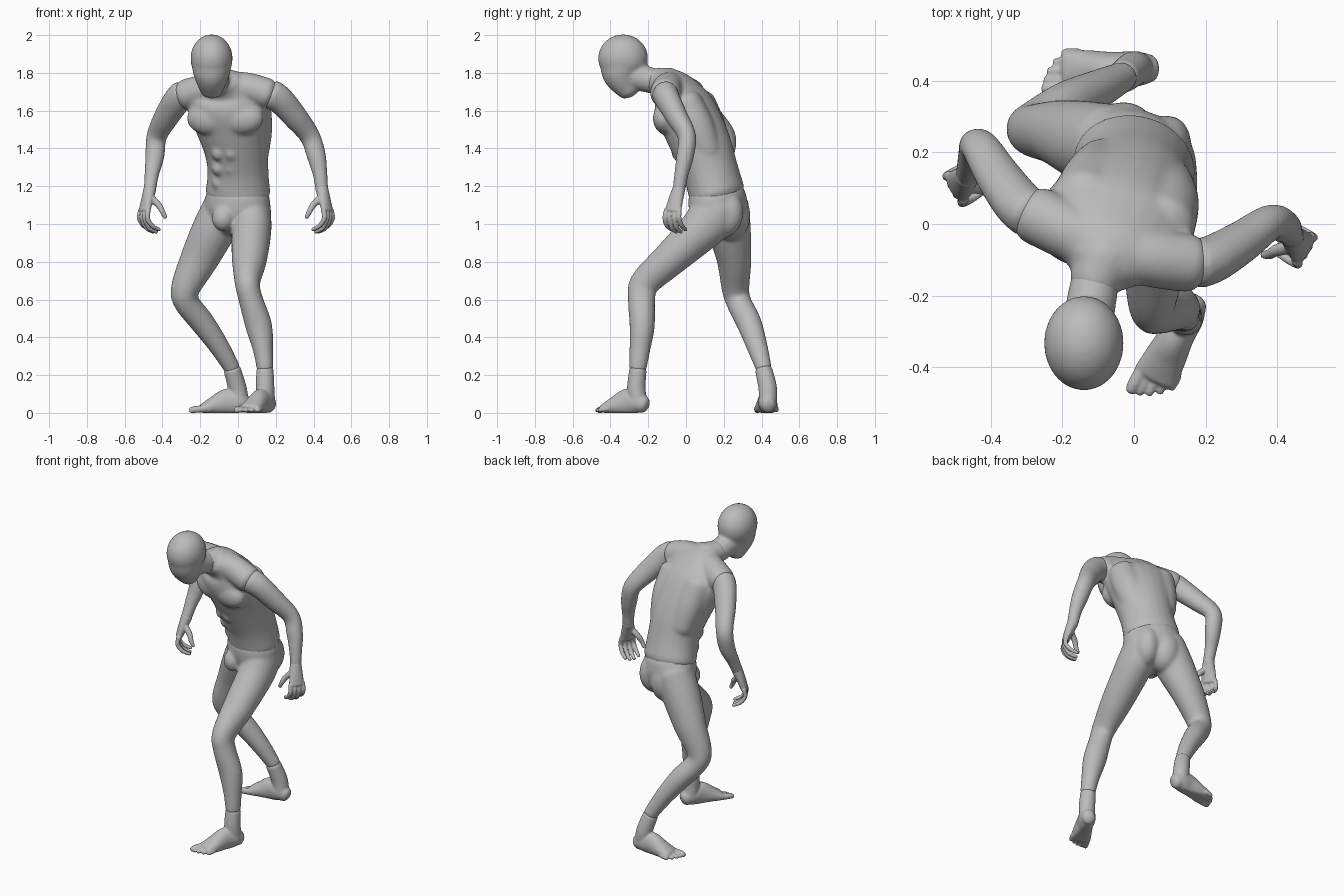
import bpy
import bmesh
import math
from mathutils import Vector, Matrix

default_cube = bpy.data.objects.get("Cube")
if default_cube:
    bpy.data.objects.remove(default_cube, do_unlink=True)

grey = bpy.data.materials.new("plain grey")
grey.use_nodes = True
grey.diffuse_color = (0.5, 0.5, 0.5, 1)
grey.node_tree.nodes["Principled BSDF"].inputs["Base Color"].default_value = grey.diffuse_color

SIDES = 24
ACROSS = Vector((1, 0, 0))
DEPTH = Vector((0, 1, 0))


def catmull(a, b, c, d, t):
    return 0.5 * (2 * b + (c - a) * t + (2 * a - 5 * b + 4 * c - d) * t * t
                  + (3 * b - a - 3 * c + d) * t ** 3)


def smooth_keys(keys, steps=6):
    """Spline through (x, y, z, radius, second radius) keys."""
    keys = [tuple(k) + (k[-1],) * (5 - len(k)) for k in keys]
    last = len(keys) - 1
    result = []
    for i in range(last):
        around = [keys[min(max(i + j, 0), last)] for j in (-1, 0, 1, 2)]
        for step in range(steps):
            result.append([catmull(*v, step / steps) for v in zip(*around)])
    result.append(list(keys[-1]))
    return result


def tube(bm, keys, hint=ACROSS):
    """Closed round-ended loft; the first radius lies along the hint."""
    rows = smooth_keys(keys)
    points = [Vector(r[:3]) for r in rows]
    sections = []
    for i, row in enumerate(rows):
        tangent = (points[min(i + 1, len(points) - 1)] - points[max(i - 1, 0)]).normalized()
        sections.append((points[i], tangent, row[3], row[4]))

    def dome(section, way):
        centre, tangent, wide, deep = section
        caps = []
        for angle in (0.4, 0.8, 1.2, 1.45):
            shift = tangent * way * min(wide, deep) * 0.6 * math.sin(angle)
            scale = math.cos(angle)
            caps.append((centre + shift, tangent, wide * scale, deep * scale))
        return caps

    sections = dome(sections[0], -1)[::-1] + sections + dome(sections[-1], 1)
    rings = []
    for centre, tangent, wide, deep in sections:
        side = (hint - tangent * hint.dot(tangent)).normalized()
        up = tangent.cross(side)
        turns = [math.tau * k / SIDES for k in range(SIDES)]
        rings.append([bm.verts.new(centre + side * wide * math.cos(a) + up * deep * math.sin(a))
                      for a in turns])
    for low, high in zip(rings, rings[1:]):
        for k in range(SIDES):
            n = (k + 1) % SIDES
            bm.faces.new((low[k], low[n], high[n], high[k]))
    bm.faces.new(rings[0][::-1])
    bm.faces.new(rings[-1])


def blob(bm, centre, radii, yaw=0.0):
    shape = (Matrix.Translation(centre) @ Matrix.Rotation(yaw, 4, "Z")
             @ Matrix.Diagonal((*radii, 1)))
    bmesh.ops.create_uvsphere(bm, u_segments=SIDES, v_segments=16, radius=1, matrix=shape)


def finish(bm, name, voxel=0.008, soften=4):
    """Fuse the overlapping volumes into one smooth skin."""
    bmesh.ops.recalc_face_normals(bm, faces=bm.faces)
    mesh = bpy.data.meshes.new(name)
    bm.to_mesh(mesh)
    bm.free()
    part = bpy.data.objects.new(name, mesh)
    bpy.context.scene.collection.objects.link(part)
    fuse = part.modifiers.new("fuse", "REMESH")
    fuse.mode = "VOXEL"
    fuse.voxel_size = voxel
    relax = part.modifiers.new("relax", "SMOOTH")
    relax.factor = 0.5
    relax.iterations = soften
    graph = bpy.context.evaluated_depsgraph_get()
    skin = bpy.data.meshes.new_from_object(part.evaluated_get(graph))
    part.modifiers.clear()
    part.data = skin
    skin.name = name
    skin.materials.clear()
    skin.materials.append(grey)
    skin.polygons.foreach_set("use_smooth", [True] * len(skin.polygons))


# Head: skull, face tapering to the chin, upper neck
bm = bmesh.new()
blob(bm, (-.14, -.333, 1.877), (.112, .133, .127))
tube(bm, [(-.14, -.335, 1.87, .108, .124), (-.14, -.34, 1.79, .096, .102),
          (-.14, -.303, 1.705, .06, .06)])
tube(bm, [(-.11, -.165, 1.755, .068), (-.13, -.28, 1.785, .072)])
finish(bm, "head", soften=16)

# Torso: bent and twisted trunk with shoulders
bm = bmesh.new()
chest_side = Vector((.95, -.3, 0))
chest_yaw = -0.3
tube(bm, [(0, .162, 1.17, .174, .147), (0, .13, 1.28, .163, .146), (-.01, .088, 1.4, .173, .156),
          (-.035, .032, 1.53, .2, .158), (-.055, -.02, 1.63, .22, .148),
          (-.068, -.065, 1.71, .18, .11), (-.09, -.115, 1.75, .115, .082)], chest_side)
tube(bm, [(-.275, .025, 1.685, .082), (-.16, -.03, 1.715, .082), (-.06, -.07, 1.725, .082),
          (.05, -.095, 1.72, .082), (.155, -.11, 1.69, .082)], DEPTH)
tube(bm, [(-.08, -.09, 1.745, .085), (-.112, -.165, 1.755, .072)])
middle = -.068
for way, forward in ((1, -.1), (-1, -.05)):
    blob(bm, (middle + way * .085, forward, 1.56), (.122, .07, .09), chest_yaw)
    # Back muscles either side of the spine
    tube(bm, [(way * .085, .138 - way * .025, 1.38, .08), (way * .1 - .01, .09 - way * .03, 1.51, .092),
              (way * .11 - .03, .03 - way * .035, 1.64, .092)])
    for row in range(3):
        blob(bm, (middle + way * .033, .064 - row * .045 - way * .01, 1.22 + row * .078),
             (.038, .042, .044), chest_yaw)
finish(bm, "torso", soften=20)

# Pelvis and legs in a wide stride
bm = bmesh.new()
hip_yaw = -0.45
hip_side = Vector((.9, -.43, 0))
tube(bm, [(0, .163, 1.15, .174, .148), (-.005, .172, 1.08, .18, .15), (-.01, .178, 1.01, .15, .13)], hip_side)
blob(bm, (.068, .19, 1.06), (.085, .12, .135), hip_yaw)
blob(bm, (-.035, .235, 1.045), (.1, .108, .135), hip_yaw)
blob(bm, (-.08, .062, 1.03), (.06, .055, .068), hip_yaw)
left_leg = [(.076, .175, 1.09, .098, .118), (.074, .125, 1.02, .103, .126), (.07, .055, .945, .105, .112),
            (.06, -.09, .81, .093, .093), (.05, -.217, .69, .068, .079), (.065, -.235, .61, .064, .073),
            (.11, -.232, .46, .071, .067), (.133, -.245, .33, .053, .055), (.143, -.255, .235, .045, .047)]
right_leg = [(-.065, .215, 1.1, .115, .118), (-.128, .23, .97, .116, .114), (-.207, .255, .81, .101, .092),
             (-.278, .262, .66, .078, .074), (-.272, .28, .585, .068, .067), (-.19, .332, .48, .065, .067),
             (-.105, .374, .36, .055, .057), (-.03, .412, .235, .044, .043)]
tube(bm, left_leg)
tube(bm, right_leg)
finish(bm, "pelvis_and_legs", soften=20)


# Feet with flat soles and five toes
def foot(name, heel, ahead, inner, ankle):
    heel, ahead, inner = Vector(heel), Vector(ahead).normalized(), Vector(inner).normalized()

    def place(along, aside, height, *radii):
        spot = heel + ahead * along + inner * aside
        return (spot.x, spot.y, height, *radii)

    bm = bmesh.new()
    tube(bm, [place(.01, 0, .042, .04, .044), place(.05, 0, .056, .05, .062), place(.11, 0, .058, .05, .07),
              place(.18, 0, .038, .058, .05), place(.24, .002, .024, .063, .026)], inner)
    tube(bm, [place(.045, 0, .06, .048), place(.056, 0, .13, .049), (*ankle, .046)])
    for toe in range(5):
        aside = .045 - toe * .0245
        reach = .305 - toe * toe * .0035
        thick = .013 if toe else .019
        tube(bm, [place(.2, aside * .9, .022, thick), place(reach - .03, aside, .019, thick),
                  place(reach, aside, .013, thick * .85)], inner)
    for v in bm.verts:
        v.co.z = max(v.co.z, 0)
    finish(bm, name, voxel=0.005, soften=8)


foot("left_foot", (.169, -.213, 0), (-.45, -.89, 0), (-.89, .45, 0), (.143, -.255, .225))
foot("right_foot", (.053, .435, 0), (-1, -.04, 0), (.04, -1, 0), (-.03, .412, .225))


# Arms, from shoulder seam to wrist
arms = {
    "left_arm": [(.18, -.11, 1.685, .07, .078), (.225, -.095, 1.655, .066, .074), (.3, -.05, 1.57, .058, .066),
                 (.38, .005, 1.465, .048, .054), (.415, -.005, 1.36, .046, .05),
                 (.435, -.025, 1.26, .037, .038), (.443, -.036, 1.19, .034)],
    "right_arm": [(-.29, .03, 1.685, .07, .078), (-.325, .06, 1.65, .066, .074), (-.38, .135, 1.565, .058, .066),
                  (-.43, .215, 1.465, .048, .054), (-.44, .205, 1.36, .046, .05),
                  (-.457, .165, 1.26, .036, .038), (-.465, .135, 1.19, .033)],
}
for name, keys in arms.items():
    bm = bmesh.new()
    tube(bm, keys, DEPTH)
    finish(bm, name)


# Hands with half-curled fingers, palms turned in and back, mirrored across the body
def hand(name, wrist, way, turn=math.radians(30)):
    c, s = math.cos(turn), math.sin(turn)
    spread = Vector((way * s, c, 0))

    def place(out, back, up, *radii):
        return (wrist[0] + way * (out * c + back * s), wrist[1] + back * c - out * s, wrist[2] + up, *radii)

    bm = bmesh.new()
    tube(bm, [place(0, 0, 0, .034), place(.022, -.008, -.06, .042, .028),
              place(.042, -.013, -.12, .048, .022)], spread)
    for finger in range(4):
        back = .025 - finger * .026
        longer = .012 if finger in (1, 2) else 0
        tube(bm, [place(.042, back, -.115, .014), place(.05, back * 1.1, -.16, .013),
                  place(.022, back * 1.15, -.2 - longer, .012),
                  place(-.022, back * 1.1, -.22 - longer, .01)], spread)
    tube(bm, [place(.01, -.025, -.05, .02), place(-.02, -.055, -.09, .017),
              place(-.032, -.075, -.125, .014), place(-.045, -.083, -.155, .011)], spread)
    finish(bm, name, voxel=0.004, soften=4)


hand("left_hand", arms["left_arm"][-1], 1)
hand("right_hand", arms["right_arm"][-1], -1)
